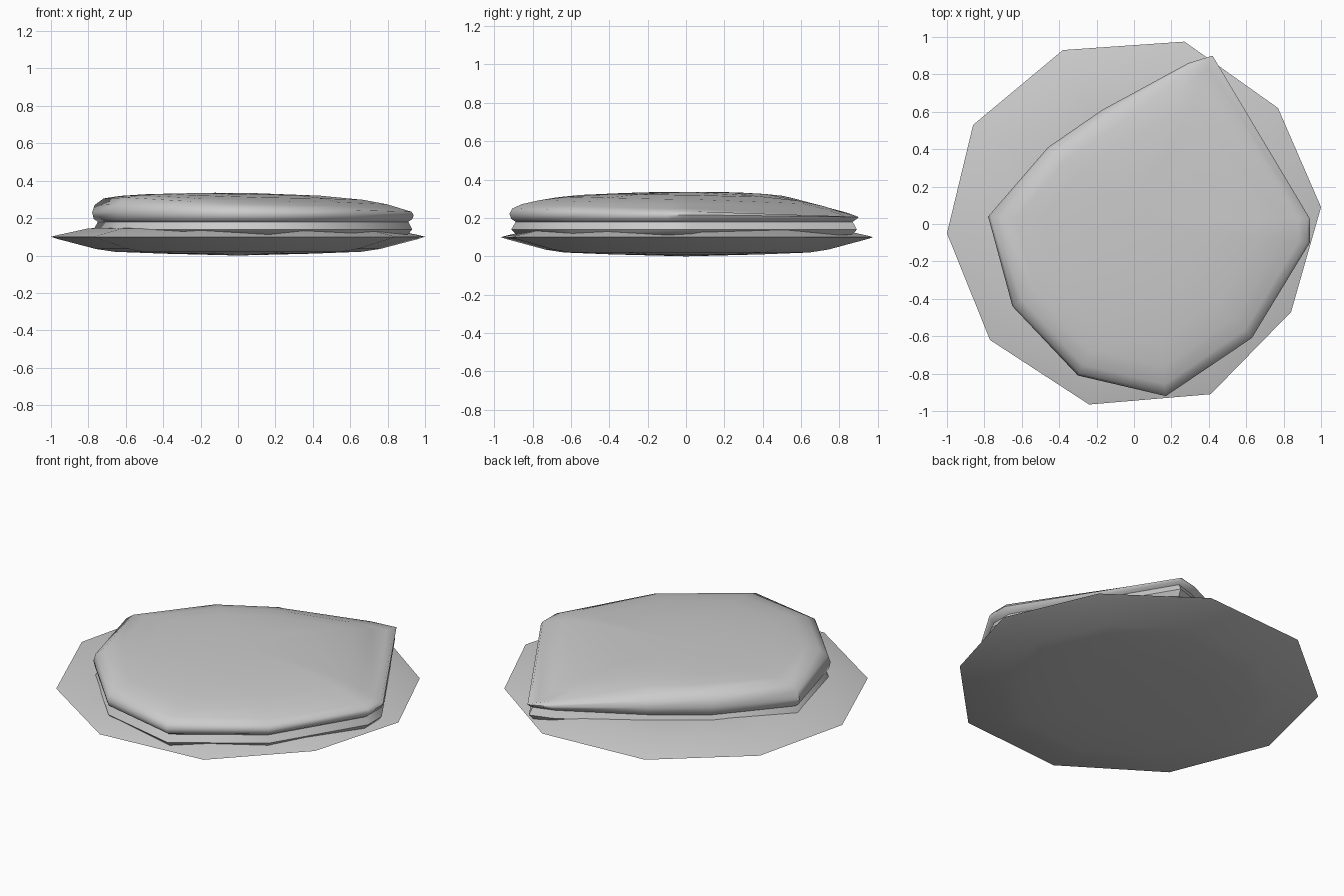
import bpy, bmesh
from mathutils import Vector

if "Cube" in bpy.data.objects:
    bpy.data.objects.remove(bpy.data.objects["Cube"])


def loft(name, rings, low, high):
    """Skin a stack of equal-sized rings and close both ends to a centre point."""
    bm = bmesh.new()
    loops = [[bm.verts.new(p) for p in r] for r in rings]
    n = len(loops[0])
    for a, b in zip(loops, loops[1:]):
        for i in range(n):
            j = (i + 1) % n
            bm.faces.new((a[i], a[j], b[j], b[i]))
    for loop, tip in ((loops[0], low), (loops[-1], high)):
        c = bm.verts.new(tip)
        for i in range(n):
            bm.faces.new((loop[i], loop[(i + 1) % n], c))
    bmesh.ops.recalc_face_normals(bm, faces=bm.faces)
    mesh = bpy.data.meshes.new(name)
    bm.to_mesh(mesh)
    bm.free()
    ob = bpy.data.objects.new(name, mesh)
    bpy.context.collection.objects.link(ob)
    bpy.context.view_layer.objects.active = ob
    bpy.ops.object.select_all(action='DESELECT')
    ob.select_set(True)
    bpy.ops.object.shade_smooth_by_angle(angle=0.9)
    return ob


# Lower disc: ten-sided lens with a thin rim
rim = [(-1, -.05), (-.77, -.62), (-.24, -.965), (.41, -.91), (.84, -.47),
       (1, .09), (.77, .62), (.27, .975), (-.38, .93), (-.86, .53)]
lens = [(.4, .01), (.66, .02), (.76, .035), (.97, .09), (1, .1),
        (.97, .108), (.8, .145), (.6, .155)]
loft("lower_disc", [[(x * s, y * s, z) for x, y in rim] for s, z in lens],
     (0, 0, 0), (0, 0, .16))

# Upper slab: off-centre outline with the height of its rounded shoulder
outline = [(-.78, .04, .31), (-.65, -.44, .315), (-.3, -.81, .295),
           (.17, -.92, .275), (.63, -.61, .265), (.94, -.1, .25),
           (.94, .03, .25), (.42, .9, .205), (.29, .86, .235),
           (-.17, .61, .305), (-.46, .41, .32)]
centre = Vector((.1, 0))


def slab_ring(scale, base_z, follow):
    """Ring scaled about the slab centre; follow blends z to the shoulder height."""
    out = []
    for x, y, h in outline:
        p = centre + (Vector((x, y)) - centre) * scale
        out.append((p.x, p.y, base_z + (h - base_z) * follow))
    return out


# Foot, groove, bulging side, shoulder and gently domed top
slab = [slab_ring(.96, .11, 0), slab_ring(.99, .14, 0), slab_ring(.965, .18, 0),
        slab_ring(.99, .195, 0), slab_ring(1, .205, .25), slab_ring(.985, .21, .6),
        slab_ring(.93, .215, .95), slab_ring(.83, .345, .75),
        slab_ring(.68, .345, .5), slab_ring(.4, .34, .22)]
loft("upper_slab", slab, (.1, 0, .12), (.05, 0, .335))
